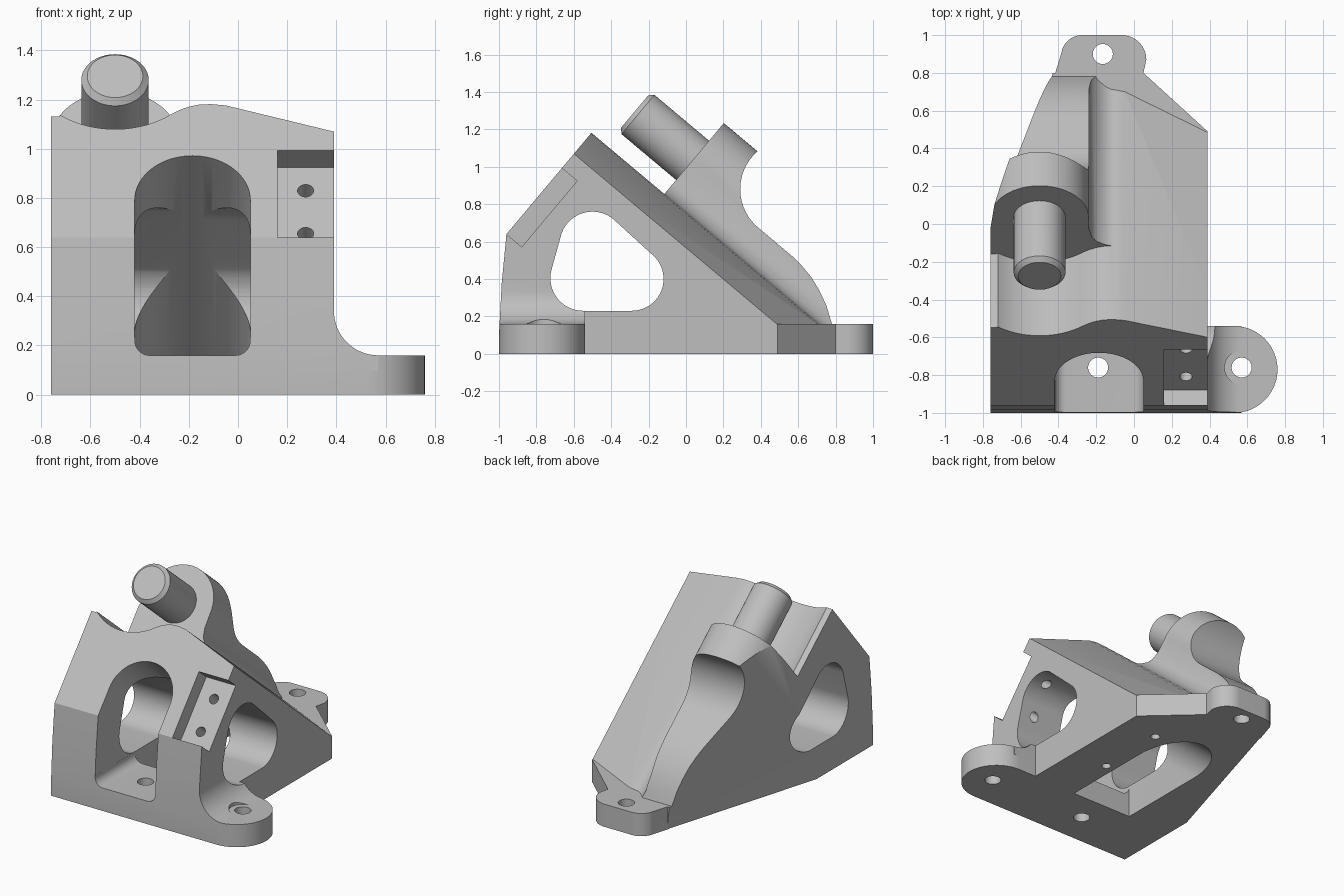
import bpy, bmesh, math
from mathutils import Vector
from mathutils.geometry import convex_hull_2d

cube = bpy.data.objects.get("Cube")
if cube:
    bpy.data.objects.remove(cube, do_unlink=True)

grey = bpy.data.materials.new("light grey")
grey.use_nodes = True
grey.diffuse_color = (0.52, 0.52, 0.52, 1)
grey.node_tree.nodes["Principled BSDF"].inputs["Base Color"].default_value = grey.diffuse_color

C, S = math.cos(math.radians(40)), math.sin(math.radians(40))


# Extrusion frames: profile (p, q) swept by t
def tilted(p, q, t):   # p across, q square to the sloping top, t down the slope
    return Vector((p, S * q + C * t, C * q - S * t))


def along_x(p, q, t):
    return Vector((t, p, q))


def along_y(p, q, t):
    return Vector((p, t, q))


def along_z(p, q, t):
    return Vector((p, q, t))


def arc(cx, cy, r, a0, a1, n=24):
    angles = [math.radians(a0 + (a1 - a0) * i / n) for i in range(n + 1)]
    return [(cx + r * math.cos(a), cy + r * math.sin(a)) for a in angles]


def circle(cx, cy, r, n=40):
    return arc(cx, cy, r, 0, 360, n)[:-1]


def prism(name, pts, frame, t0, t1):
    bm = bmesh.new()
    a = [bm.verts.new(frame(p, q, t0)) for p, q in pts]
    b = [bm.verts.new(frame(p, q, t1)) for p, q in pts]
    bm.faces.new(a)
    bm.faces.new(b)
    for i in range(len(pts)):
        j = (i + 1) % len(pts)
        bm.faces.new((a[i], a[j], b[j], b[i]))
    bmesh.ops.recalc_face_normals(bm, faces=bm.faces)
    me = bpy.data.meshes.new(name)
    bm.to_mesh(me)
    bm.free()
    me.materials.append(grey)
    ob = bpy.data.objects.new(name, me)
    bpy.context.collection.objects.link(ob)
    return ob


def select(ob):
    bpy.ops.object.select_all(action='DESELECT')
    ob.select_set(True)
    bpy.context.view_layer.objects.active = ob


def combine(ob, tool, op):
    mod = ob.modifiers.new("bool", 'BOOLEAN')
    mod.operation = op
    mod.solver = 'EXACT'
    mod.object = tool
    select(ob)
    bpy.ops.object.modifier_apply(modifier=mod.name)
    bpy.data.objects.remove(tool, do_unlink=True)


def drill(ob, x, y, r, z0, z1):
    combine(ob, prism("drill", circle(x, y, r), along_z, z0, z1), 'DIFFERENCE')


# Sloping body with a trough under the pin
top = [(-0.76, 0.513), (-0.73, 0.515)] + arc(-0.5, 0.815, 0.368, 233.3, 308.7)
top += [(-0.235, 0.55), (-0.2, 0.566), (-0.16, 0.577), (-0.11, 0.58),
        (-0.05, 0.573), (0.39, 0.434), (0.39, -1.5), (-0.76, -1.5)]
body = prism("bracket_body", top, tilted, -1.4, 1.5)
plan = [(-0.76, -1), (0.39, -1), (0.39, 0.49), (0.05, 0.8), (-0.76, 0.8)]
combine(body, prism("plan", plan, along_z, 0, 2), 'INTERSECT')

# Base slab, side foot and its fillet
combine(body, prism("base", plan, along_z, 0, 0.16), 'UNION')
foot = [(0.3, -1)] + arc(0.53, -0.77, 0.23, -90, 90) + [(0.3, -0.54)]
combine(body, prism("side_foot", foot, along_z, 0, 0.16), 'UNION')
fillet = [(0.3, 0.1), (0.3, 0.34)] + arc(0.57, 0.34, 0.18, 180, 270, 16) + [(0.57, 0.1)]
combine(body, prism("foot_fillet", fillet, along_y, -1, -0.54), 'UNION')

# Leaning front face with the slanted upper part
front = [(-1, -0.1), (-1, 0.1), (-0.985, 0.38), (-0.96, 0.64),
         (-0.96 + 1.2 * S, 0.64 + 1.2 * C), (1.3, 1.6), (1.3, -0.1)]
combine(body, prism("front", front, along_x, -1.2, 1.2), 'INTERSECT')

# Pin boss running down into a ridge
arch = arc(-0.5, 0.815, 0.26, 180, 0, 36)
arch += [(-0.237, 0.71), (-0.222, 0.65), (-0.195, 0.615), (-0.15, 0.59),
         (-0.1, 0.574), (-0.1, -0.6), (-0.76, -0.6)]
ridge = prism("ridge", arch, tilted, -0.638, 1.2)
side = [(-0.6, 0), (-0.6, 1.5), (0.735, 1.5)]
side += arc(0.557, 0.88, 0.267, 131.5, 228.5)
side += [(0.57, 0.52), (0.62, 0.47), (0.67, 0.41), (0.715, 0.335), (0.75, 0.26), (0.78, 0.16), (0.79, 0)]
combine(ridge, prism("ridge_side", side, along_x, -1.2, 1.2), 'INTERSECT')
combine(body, ridge, 'UNION')


# Tapered, slightly overhanging side plane
def taper(p, q, t):
    x = -0.76 + 0.297 * (p + 0.37) - 0.107 * q
    return Vector((x if t else -2, p, q))


combine(body, prism("taper", [(-0.9, -0.1), (1.3, -0.1), (1.3, 1.7), (-0.9, 1.7)], taper, 0, 1), 'DIFFERENCE')

# Rear foot
rear = [(-0.4, 0.7), (0.0, 0.7), (0.05, 0.8)] + arc(-0.065, 0.87, 0.13, 0, 90)
rear += arc(-0.275, 0.89, 0.11, 90, 170) + [(-0.42, 0.79)]
combine(body, prism("rear_foot", rear, along_z, 0, 0.16), 'UNION')

# Arched cavity through the front, open at the bottom
vault = arc(-0.185, 0.071, 0.235, 180, 0, 36) + [(0.05, -1.8), (-0.42, -1.8)]
cavity = prism("cavity", vault, tilted, -1.7, 1.2)
room = [(-1.3, 0.23), (-0.55, 0.23), (-0.55, -0.2), (0.9, -0.2), (0.9, 1.5), (-1.3, 1.5)]
combine(cavity, prism("room", room, along_x, -1, 1), 'INTERSECT')
combine(body, cavity, 'DIFFERENCE')
sill = [(0.0495, 0.32), (-0.4195, 0.32)] + arc(-0.3595, 0.22, 0.06, 180, 270, 10)
sill += arc(-0.0105, 0.22, 0.06, 270, 360, 10)
combine(body, prism("sill", sill, along_y, -1.2, -0.53), 'DIFFERENCE')

# Rounded triangular window through both sides
pts = circle(-0.5, 0.585, 0.175, 64) + circle(-0.55, 0.405, 0.175, 64) + circle(-0.29, 0.4, 0.17, 64)
window = [pts[i] for i in convex_hull_2d(pts)]
combine(body, prism("window", window, along_x, -1.2, 0.6), 'DIFFERENCE')

# Notch in the slanted face with two holes
notch = [(0.16, -0.127), (0.5, -0.127), (0.5, 0.334), (0.16, 0.334)]
combine(body, prism("notch", notch, tilted, -1.4, -1.04), 'DIFFERENCE')
for q in (0.21, -0.018):
    combine(body, prism("notch_hole", circle(0.275, q, 0.033, 24), tilted, -1.2, -0.6), 'DIFFERENCE')

# Mounting holes, foot counterbore and blind holes underneath
for x, y in ((-0.19, -0.76), (0.57, -0.76), (-0.165, 0.9)):
    drill(body, x, y, 0.053, -0.1, 0.25)
drill(body, 0.57, -0.76, 0.09, 0.1605, 0.5)
for y in (-0.14, 0.36):
    drill(body, 0.12, y, 0.03, -0.1, 0.12)

# Pin with a chamfered tip
pin = prism("pin", circle(-0.5, 0.815, 0.137, 64), tilted, -1.043, -0.55)
bm = bmesh.new()
bm.from_mesh(pin.data)
tip = min((f for f in bm.faces if len(f.verts) > 4), key=lambda f: f.calc_center_median().y)
bmesh.ops.bevel(bm, geom=list(tip.edges), offset=0.024, segments=1, affect='EDGES')
bm.to_mesh(pin.data)
bm.free()

for ob in (body, pin):
    select(ob)
    bpy.ops.object.shade_smooth_by_angle(angle=math.radians(25))
